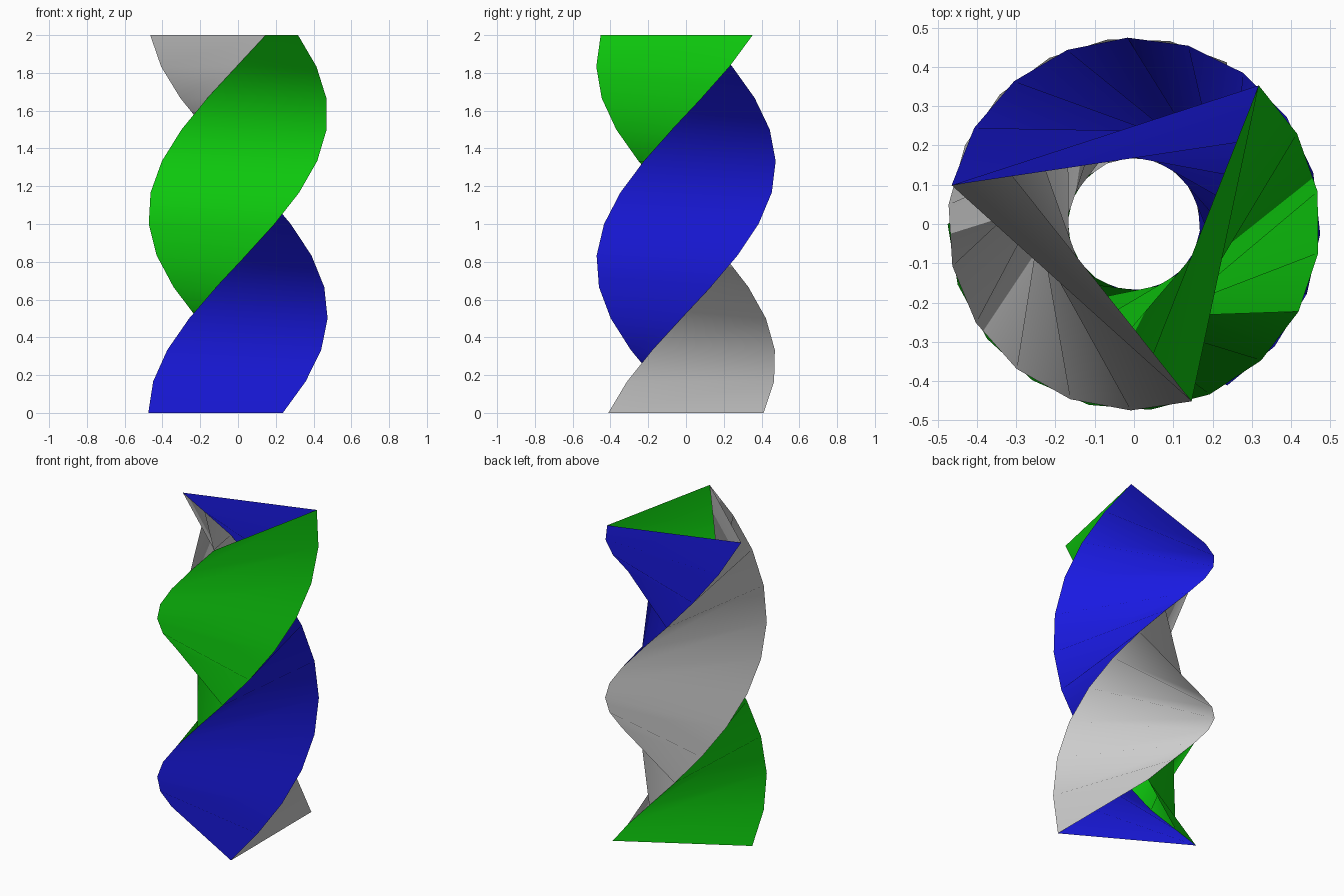
import bpy, bmesh
from math import cos, sin, radians

if "Cube" in bpy.data.objects:
    bpy.data.objects.remove(bpy.data.objects["Cube"])

RADIUS, HEIGHT, LAYERS, TWIST = 0.475, 2.0, 12, 228.0


def twisted_strip(name, start, color=None):
    """One side of an open triangular tube, turning counter-clockwise as it rises."""
    bm = bmesh.new()
    rows = []
    for i in range(LAYERS + 1):
        t = i / LAYERS
        angles = [radians(start + side + TWIST * t) for side in (0, 120)]
        rows.append([bm.verts.new((RADIUS * cos(a), RADIUS * sin(a), HEIGHT * t))
                     for a in angles])
    # Smooth quads, first corner lower left so each side dips inwards
    for (a, b), (c, d) in zip(rows, rows[1:]):
        bm.faces.new((a, b, d, c)).smooth = True
    mesh = bpy.data.meshes.new(name)
    bm.to_mesh(mesh)
    bm.free()
    obj = bpy.data.objects.new(name, mesh)
    bpy.context.collection.objects.link(obj)
    if color:
        mat = bpy.data.materials.new(name + "_paint")
        mat.diffuse_color = color
        mat.use_nodes = True
        mat.node_tree.nodes["Principled BSDF"].inputs["Base Color"].default_value = mat.diffuse_color
        mesh.materials.append(mat)
    return obj


# Three sides of the twisted column, open at both ends
twisted_strip("grey_side", -60)
twisted_strip("green_side", 60, (0.005, 0.7, 0.005, 1))
twisted_strip("blue_side", 180, (0.01, 0.01, 0.75, 1))
